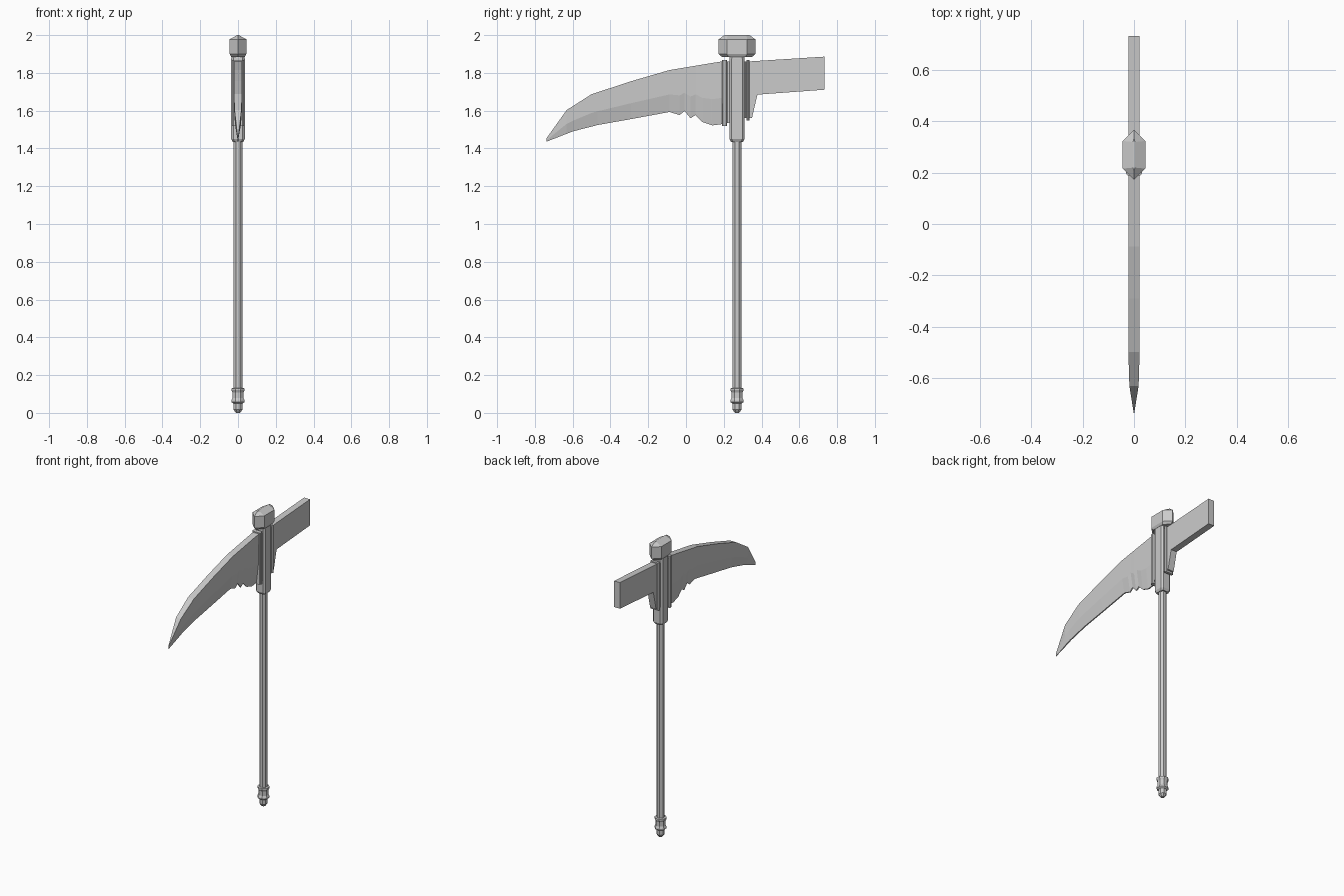
import bpy, bmesh, math

if "Cube" in bpy.data.objects:
    bpy.data.objects.remove(bpy.data.objects["Cube"])

CY = 0.27  # y position of the shaft axis


def make(name, bm):
    bmesh.ops.recalc_face_normals(bm, faces=bm.faces)
    me = bpy.data.meshes.new(name)
    bm.to_mesh(me)
    bm.free()
    ob = bpy.data.objects.new(name, me)
    bpy.context.collection.objects.link(ob)
    return ob


def loft(name, rings):
    """Skin a list of equal-length closed rings and cap both ends."""
    bm = bmesh.new()
    vs = [[bm.verts.new(p) for p in r] for r in rings]
    n = len(vs[0])
    for a, b in zip(vs, vs[1:]):
        for i in range(n):
            j = (i + 1) % n
            bm.faces.new((a[i], a[j], b[j], b[i]))
    bm.faces.new(vs[0])
    bm.faces.new(vs[-1])
    return make(name, bm)


def turned(name, profile, sides=8):
    """Faceted turned part from (radius, z) pairs."""
    step = 2 * math.pi / sides
    return loft(name, [[(r * math.cos((i + .5) * step), CY + r * math.sin((i + .5) * step), z)
                        for i in range(sides)] for r, z in profile])


def chamfer_rect(hx, y0, y1, c, z):
    return [(hx, y0 + c, z), (hx, y1 - c, z), (hx - c, y1, z), (c - hx, y1, z),
            (-hx, y1 - c, z), (-hx, y0 + c, z), (c - hx, y0, z), (hx - c, y0, z)]


def lerp(table, y):
    for (a, u), (b, v) in zip(table, table[1:]):
        if y <= b:
            return u + (v - u) * max(0, (y - a) / (b - a))
    return table[-1][1]


# Shaft and pommel
turned("shaft", [(.025, .1), (.025, 1.46)])
turned("pommel_ring", [(.028, .05), (.038, .058), (.038, .066), (.032, .078),
                       (.032, .108), (.038, .12), (.038, .13), (.026, .132)])
turned("pommel_knob", [(.012, 0), (.026, .018), (.026, .056)])

# Head socket with chamfered corners
loft("socket", [chamfer_rect(.028, .238, .302, .01, 1.435),
                chamfer_rect(.036, .23, .31, .012, 1.45),
                chamfer_rect(.036, .23, .31, .012, 1.875),
                chamfer_rect(.032, .235, .305, .012, 1.905)])

# Collars on either side of the socket
for name, hx, y0, y1, z0, z1 in (("blade_collar", .031, .19, .217, 1.52, 1.868),
                                 ("blade_collar_inner", .027, .215, .235, 1.535, 1.86),
                                 ("poll_collar_inner", .027, .305, .322, 1.56, 1.86),
                                 ("poll_collar", .031, .319, .337, 1.548, 1.868)):
    loft(name, [chamfer_rect(hx, y0, y1, .006, z) for z in (z0, z1)])


# Cap: stretched hexagon with a hipped top
def hexagon(hx, hy, flat, z):
    return [(0, CY - hy, z), (hx, CY - flat, z), (hx, CY + flat, z),
            (0, CY + hy, z), (-hx, CY + flat, z), (-hx, CY - flat, z)]


loft("cap", [hexagon(.036, .08, .045, 1.885), hexagon(.044, .097, .054, 1.9),
             hexagon(.044, .097, .054, 1.978), hexagon(.004, .066, .05, 2.0)])

# Curved blade: thick spine thinning to a notched cutting edge
top = [(-.738, 1.455), (-.632, 1.603), (-.5, 1.687), (-.29, 1.756),
       (-.087, 1.815), (.135, 1.852), (.2, 1.862)]
edge = [(-.738, 1.436), (-.6, 1.49), (-.468, 1.524), (-.288, 1.556), (-.087, 1.593),
        (-.034, 1.577), (-.008, 1.598), (.024, 1.56), (.05, 1.577), (.087, 1.54),
        (.14, 1.522), (.2, 1.53)]
thick = [(-.738, .001), (-.632, .018), (-.5, .022), (.2, .022)]
rings = []
for y in sorted({p[0] for p in top + edge}):
    t, b, w = lerp(top, y), lerp(edge, y), lerp(thick, y)
    m = b + (t - b) * .42
    e = min(w, .004)
    rings.append([(w, y, t), (w * .9, y, m), (e, y, b), (-e, y, b), (-w * .9, y, m), (-w, y, t)])
loft("blade", rings)

# Flat poll behind the socket
poll = [(.325, 1.86), (.733, 1.886), (.733, 1.711), (.378, 1.685), (.349, 1.56), (.325, 1.56)]
loft("poll", [[(x, y, z) for y, z in poll] for x in (-.022, .022)])
